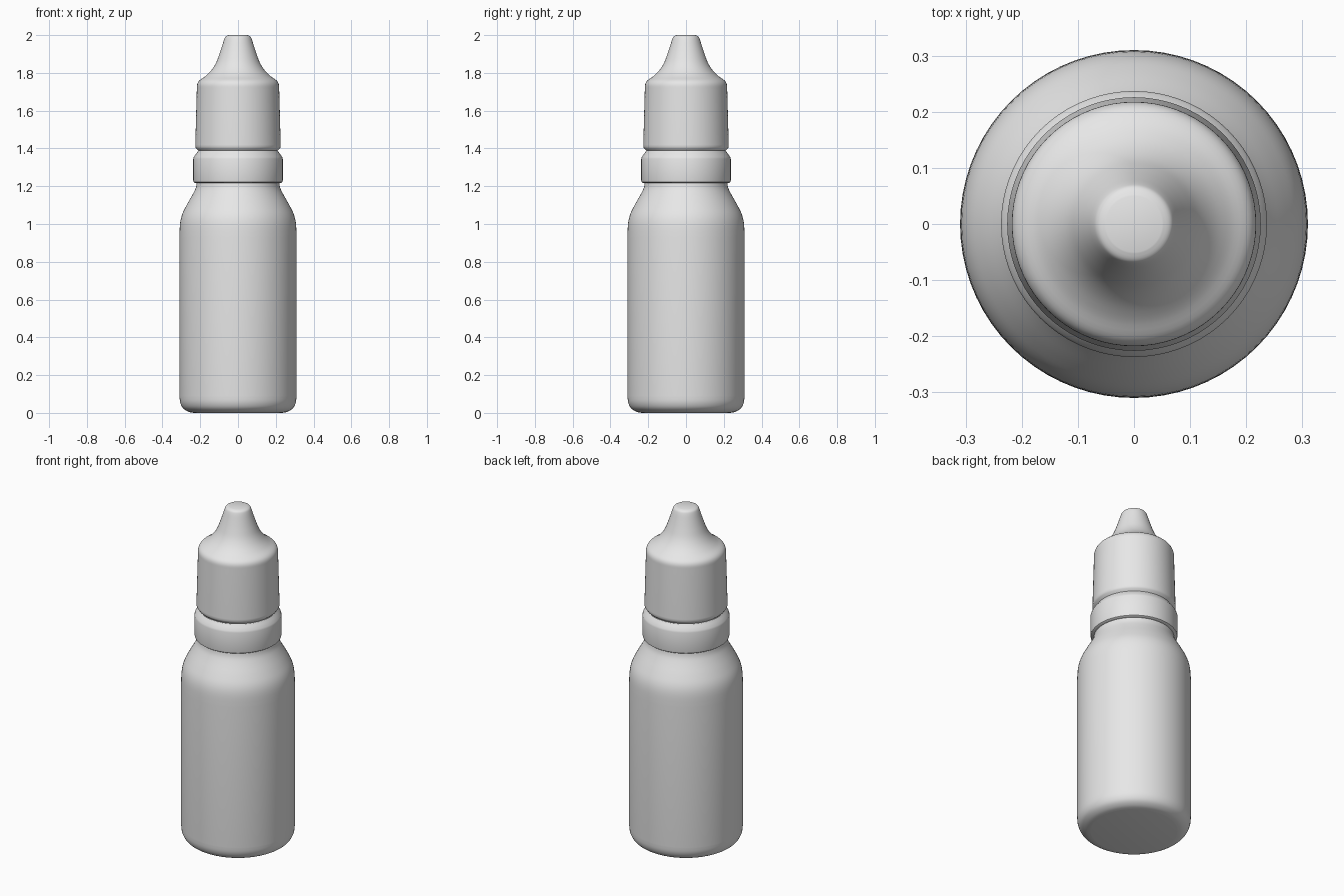
import bpy
import bmesh
from math import radians, tau
from mathutils import Matrix, Vector

cube = bpy.data.objects.get("Cube")
if cube:
    bpy.data.objects.remove(cube, do_unlink=True)

SIDES = 72
STEPS = 4

plastic = bpy.data.materials.new("light_grey_plastic")
plastic.use_nodes = True
grey = (0.8, 0.8, 0.8, 1)
plastic.diffuse_color = grey
plastic.node_tree.nodes["Principled BSDF"].inputs["Base Color"].default_value = grey


def rounded(points):
    """Pass a smooth curve through the (radius, height) points."""
    pts = [Vector(p) for p in points]
    padded = [pts[0]] + pts + [pts[-1]]
    curve = []
    for a, b, c, d in zip(padded, padded[1:], padded[2:], padded[3:]):
        for i in range(STEPS):
            t = i / STEPS
            curve.append((2 * b + (c - a) * t + (2 * a - 5 * b + 4 * c - d) * t**2
                          + (3 * b - a - 3 * c + d) * t**3) / 2)
    return [tuple(p) for p in curve] + [tuple(pts[-1])]


def lathe(name, profile):
    """Turn a profile around the z axis, closing any open end with a flat disc."""
    bm = bmesh.new()
    rings = []
    for radius, height in profile:
        ring = bmesh.ops.create_circle(bm, segments=SIDES, radius=radius,
                                       matrix=Matrix.Translation((0, 0, height)))
        rings.append(ring["verts"])
    for low, high in zip(rings, rings[1:]):
        for i in range(SIDES):
            j = (i + 1) % SIDES
            bm.faces.new((low[i], low[j], high[j], high[i]))
    bm.faces.new(rings[0])
    bm.faces.new(rings[-1])
    bmesh.ops.recalc_face_normals(bm, faces=bm.faces)
    mesh = bpy.data.meshes.new(name)
    bm.to_mesh(mesh)
    bm.free()
    mesh.materials.append(plastic)
    obj = bpy.data.objects.new(name, mesh)
    bpy.context.collection.objects.link(obj)
    bpy.ops.object.select_all(action="DESELECT")
    obj.select_set(True)
    bpy.context.view_layer.objects.active = obj
    bpy.ops.object.shade_smooth_by_angle(angle=radians(40))
    return obj


# Bottle: rounded foot, straight wall, sloping shoulder and hidden neck
foot = rounded([(0.235, 0), (0.265, 0.007), (0.292, 0.026), (0.306, 0.055), (0.31, 0.09)])
shoulder = rounded([(0.31, 0.93), (0.307, 1.0), (0.296, 1.05), (0.272, 1.1),
                    (0.241, 1.155), (0.224, 1.19), (0.218, 1.22)])
lathe("bottle", foot + shoulder + [(0.21, 1.25), (0.21, 1.42)])

# Tamper collar below the cap
lathe("collar", [(0.205, 1.217), (0.228, 1.217), (0.235, 1.222), (0.237, 1.232),
                 (0.237, 1.345), (0.234, 1.355), (0.222, 1.372), (0.212, 1.386)])

# Cap: tapered skirt, rounded rim, concave nozzle with a softened flat tip
skirt = [(0.21, 1.388), (0.222, 1.4), (0.226, 1.408), (0.226, 1.42)]
nozzle = rounded([(0.218, 1.715), (0.216, 1.74), (0.204, 1.76), (0.172, 1.783),
                  (0.142, 1.813), (0.118, 1.85), (0.1, 1.895), (0.085, 1.94),
                  (0.073, 1.978), (0.065, 1.993), (0.05, 2.0)])
lathe("cap", skirt + nozzle)
